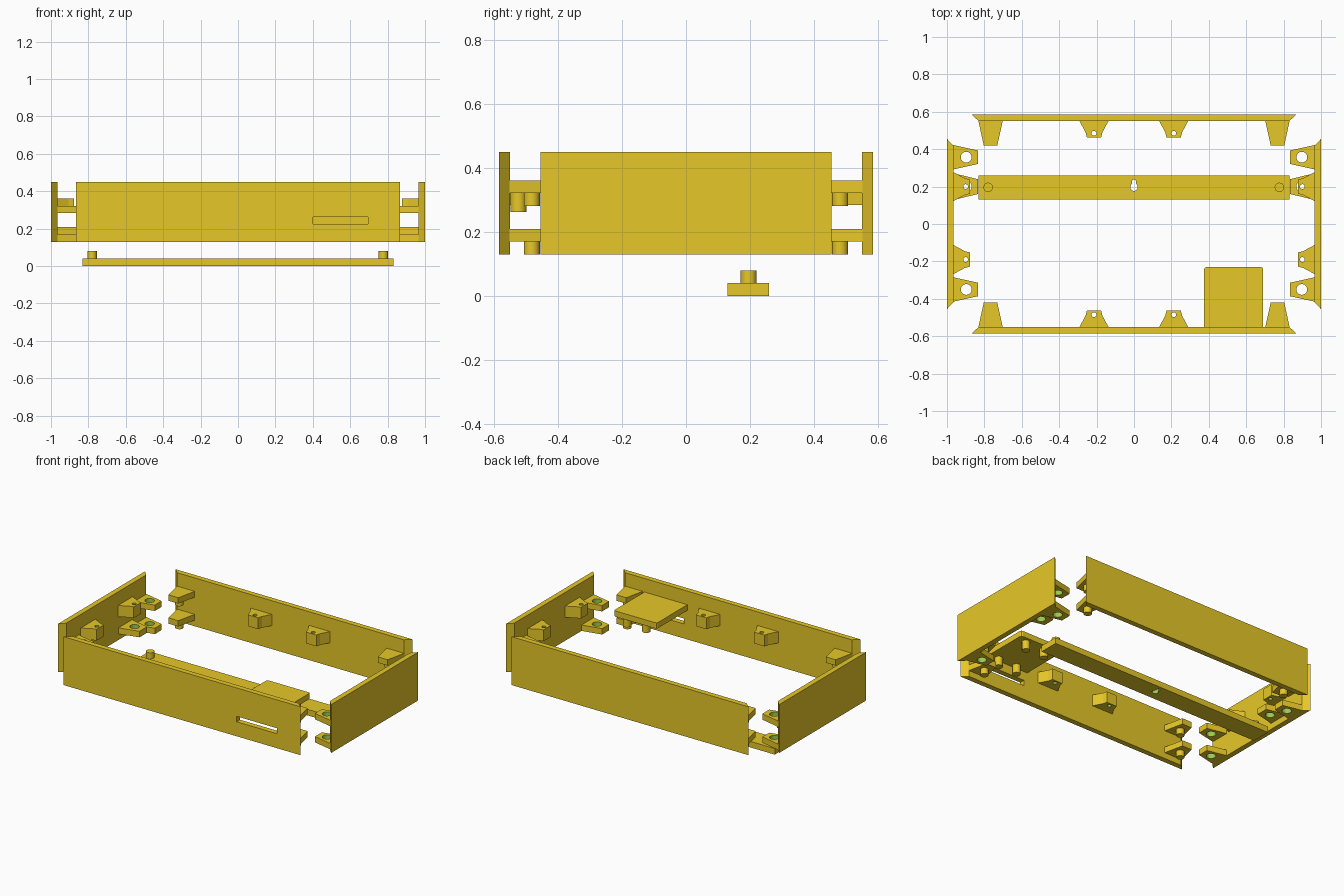
import bpy, bmesh, math
from mathutils import Vector

if "Cube" in bpy.data.objects:
    bpy.data.objects.remove(bpy.data.objects["Cube"])


def material(name, rgb):
    m = bpy.data.materials.new(name)
    m.diffuse_color = (*rgb, 1)
    m.use_nodes = True
    m.node_tree.nodes["Principled BSDF"].inputs["Base Color"].default_value = m.diffuse_color
    return m


YELLOW = material("yellow_plastic", (0.947, 0.680, 0.025))
GREEN = material("green_hole_wall", (0.337, 0.597, 0.082))


def circle(x, y, r, n=20):
    return [(x + r * math.cos(2 * math.pi * i / n), y + r * math.sin(2 * math.pi * i / n)) for i in range(n)]


def prism(name, outline, z0, z1, hole=None, smooth=False):
    """Upright prism from an xy outline, with an optional hole whose walls are green."""
    bm = bmesh.new()
    for loop in filter(None, (outline, hole)):
        vs = [bm.verts.new((x, y, z0)) for x, y in loop]
        for i in range(len(vs)):
            bm.edges.new((vs[i - 1], vs[i]))
    bmesh.ops.triangle_fill(bm, use_beauty=True, use_dissolve=False, edges=bm.edges[:])
    ext = bmesh.ops.extrude_face_region(bm, geom=bm.faces[:], use_keep_orig=True)
    for v in [g for g in ext["geom"] if isinstance(g, bmesh.types.BMVert)]:
        v.co.z = z1
    bmesh.ops.recalc_face_normals(bm, faces=bm.faces[:])
    if hole:
        xs, ys = [p[0] for p in hole], [p[1] for p in hole]
        for f in bm.faces:
            c = f.calc_center_median()
            if abs(f.normal.z) < 0.5 and min(xs) <= c.x <= max(xs) and min(ys) <= c.y <= max(ys):
                f.material_index = 1
    if smooth:
        for f in bm.faces:
            f.smooth = abs(f.normal.z) < 0.5
        for e in bm.edges:
            e.smooth = len(e.link_faces) == 2 and e.calc_face_angle(0) < 0.6
    me = bpy.data.meshes.new(name)
    bm.to_mesh(me)
    bm.free()
    me.materials.append(YELLOW)
    me.materials.append(GREEN)
    ob = bpy.data.objects.new(name, me)
    bpy.context.collection.objects.link(ob)
    return ob


def rect(x0, x1, y0, y1):
    return [(x0, y0), (x1, y0), (x1, y1), (x0, y1)]


def peg(name, x, y, z0, z1, r=0.025):
    return prism(name, circle(x, y, r, 24), z0, z1, smooth=True)


def on_long(side, cx):
    """Map (along wall, depth) onto the inner face of the front or back wall."""
    return lambda pts: [(cx + u, side * (0.55 - d)) for u, d in pts]


def on_short(side, cy):
    """Map (along wall, depth) onto the inner face of the left or right wall."""
    return lambda pts: [(side * (0.965 - d), cy + u) for u, d in pts]


TAB = [(-0.066, -0.005), (0.066, -0.005), (0.036, 0.131), (-0.036, 0.131)]
BOSS = [(-0.08, -0.005), (0.08, -0.005), (0.045, 0.06), (0.038, 0.088), (-0.038, 0.088), (-0.045, 0.06)]
SCREW = circle(0, 0.065, 0.013, 16)
SOCKET = circle(0, 0.068, 0.029, 20)
Z0, Z1 = 0.13, 0.45

# Mitred long walls with pegged corner tabs and screw bosses
for s, label in ((-1, "front"), (1, "back")):
    wall = prism(label + "_wall", [(-0.867, s * 0.585), (0.867, s * 0.585),
                                   (0.83, s * 0.55), (-0.83, s * 0.55)], Z0, Z1)
    if s < 0:
        # Card slot cut through the front wall
        cutter = prism("slot_cutter", rect(0.40, 0.695, -0.7, -0.5), 0.226, 0.262)
        cutter.hide_render = True
        cutter.hide_viewport = True
        mod = wall.modifiers.new("slot", "BOOLEAN")
        mod.operation = "DIFFERENCE"
        mod.solver = "EXACT"
        mod.object = cutter
    for x in (-0.767, 0.767):
        place = on_long(s, x)
        for z in (0.17, 0.322):
            prism(label + "_corner_tab", place(TAB), z, z + 0.039)
            peg(label + "_corner_peg", x, s * 0.482, z - 0.04, z + 0.002)
    for x in (-0.214, 0.212):
        place = on_long(s, x)
        prism(label + "_screw_boss", place(BOSS), 0.285, 0.36, place(SCREW))

# Mitred short walls with socket tabs, screw bosses and a bar socket
for s, label in ((-1, "left"), (1, "right")):
    prism(label + "_wall", [(s, -0.455), (s, 0.455), (s * 0.965, 0.418), (s * 0.965, -0.418)], Z0, Z1)
    for y in (-0.35, 0.357):
        place = on_short(s, y)
        for z in (0.13, 0.283):
            prism(label + "_socket_tab", place(TAB), z, z + 0.039, place(SOCKET))
    for y in (-0.19, 0.2):
        place = on_short(s, y)
        prism(label + "_screw_boss", place(BOSS), 0.285, 0.36, place(SCREW))
    place = on_short(s, 0.2)
    prism(label + "_bar_socket", place([(u * 1.1, d) for u, d in TAB]), 0.17, 0.21, place(SOCKET))

# Loose cross bar with a keyhole and two end pegs
keyhole = [(0.02 * math.cos(a), 0.197 + 0.02 * math.sin(a))
           for a in [math.radians(120 + 300 * i / 14) for i in range(15)]]
keyhole += [(0.010, 0.23), (0.006, 0.238), (-0.006, 0.238), (-0.010, 0.23)]
prism("cross_bar", rect(-0.832, 0.832, 0.13, 0.26), 0.0, 0.04, keyhole)
for x in (-0.78, 0.777):
    peg("cross_bar_peg", x, 0.196, 0.038, 0.08)

# Card shelf behind the slot, with rounded free corners and four pegs below
c = 0.012
shelf = [(0.375, -0.555), (0.69, -0.555), (0.69, -0.23 - c), (0.6865, -0.2335), (0.69 - c, -0.23),
         (0.375 + c, -0.23), (0.3785, -0.2335), (0.375, -0.23 - c)]
prism("card_shelf", shelf, 0.322, 0.36)
for x in (0.48, 0.62):
    for y in (-0.524, -0.27):
        peg("card_shelf_peg", x, y, 0.263, 0.324)
